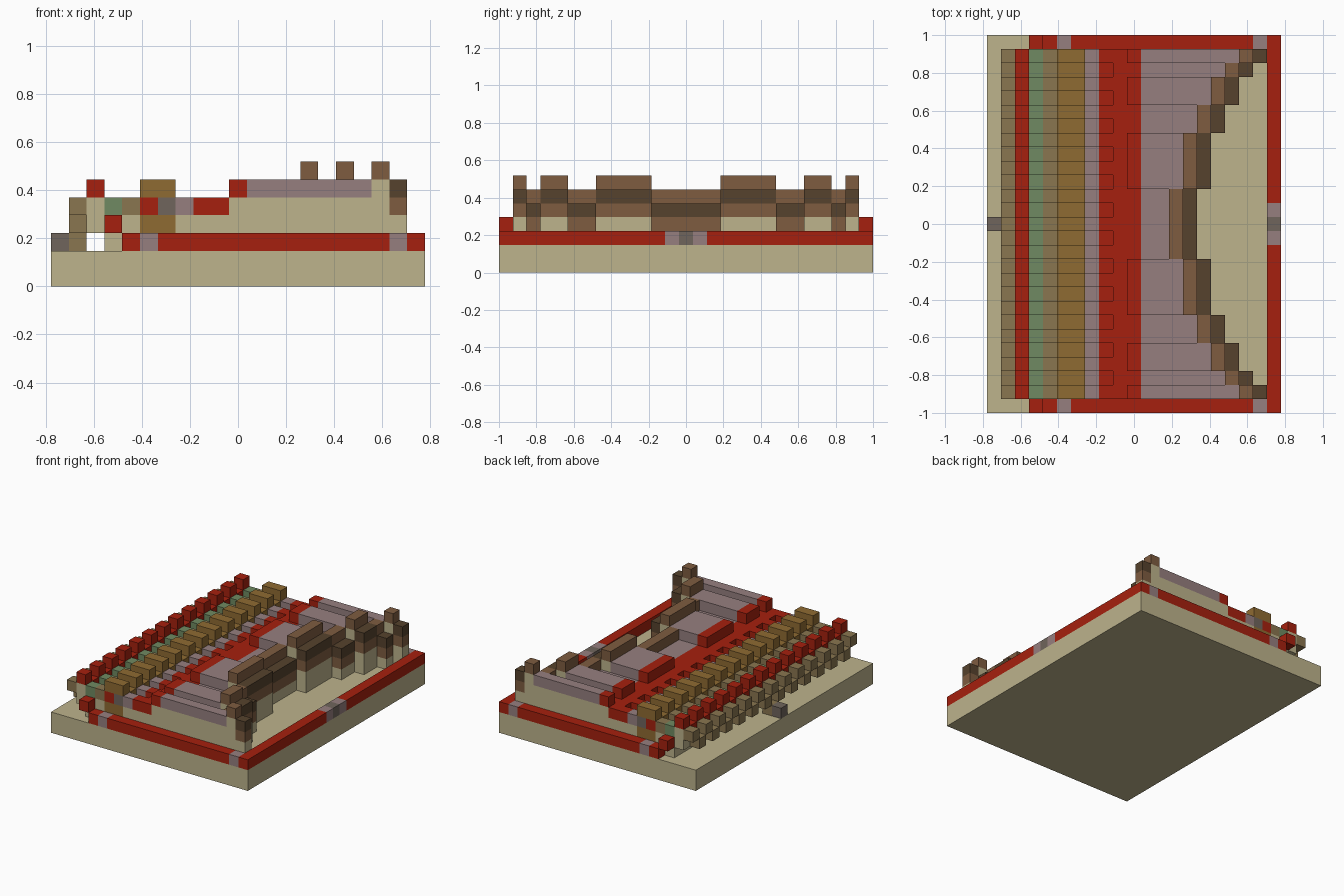
import bpy, bmesh
from mathutils import Vector

cube = bpy.data.objects.get("Cube")
if cube:
    bpy.data.objects.remove(cube)

NX, NY, BASE = 21, 27, 2
U = 2 / NY
MID = NY // 2


def linear(c):
    c /= 255
    return c / 12.92 if c <= 0.04045 else ((c + 0.055) / 1.055) ** 2.4


def material(name, *rgb):
    m = bpy.data.materials.new(name)
    m.use_nodes = True
    col = tuple(linear(c) for c in rgb) + (1.0,)
    m.diffuse_color = col
    bsdf = m.node_tree.nodes["Principled BSDF"]
    bsdf.inputs["Base Color"].default_value = col
    bsdf.inputs["Roughness"].default_value = 0.9
    return m


tan = material("tan", 189, 179, 140)
red = material("red", 166, 32, 14)
mauve = material("mauve", 150, 127, 127)
brown = material("brown", 126, 92, 64)
dark = material("dark_brown", 86, 66, 45)
olive = material("olive_brown", 138, 118, 80)
gold = material("golden_brown", 143, 107, 50)
green = material("green", 112, 138, 98)
grey = material("grey", 112, 101, 92)

cells = {}   # block position -> part name
parts = {}   # part name -> material


def fill(part, mat, i, j, k):
    """Fill a block range; each axis is a number or an inclusive pair."""
    parts[part] = mat
    spans = [(a, a) if isinstance(a, int) else a for a in (i, j, k)]
    ri, rj, rk = [range(a, b + 1) for a, b in spans]
    for p in ((x, y, z) for x in ri for y in rj for z in rk):
        cells[p] = part


# Border kerb around the front, back and left edges
for j in (0, NY - 1):
    fill("kerb", red, (4, NX - 1), j, 2)
    fill("kerb", red, 3, j, 3)
    fill("kerb_marker", mauve, 5, j, 2)
    fill("kerb_marker", mauve, 19, j, 2)
fill("kerb", red, NX - 1, (0, NY - 1), 2)
fill("kerb_marker", mauve, NX - 1, (MID - 1, MID + 1), 2)
fill("kerb_stud", grey, NX - 1, MID, 2)


def arc(j):
    """Column of the curved wall and its lift for this row."""
    d = abs(j - MID)
    for reach, column, lift in ((2, 13, 0), (6, 14, 1), (8, 15, 0), (10, 16, 1), (11, 17, 0)):
        if d <= reach:
            return column, lift
    return 18, 1


for j in range(1, NY - 1):
    wall, lift = arc(j)
    odd = j % 2            # odd rows of the comb stand one block higher
    low = 3 + odd
    deck = 4 + lift

    # Solid body under the row
    fill("body", tan, (3, 9), j, (2, low - 1))
    fill("body", tan, 9, j, (2, 3))
    fill("body", tan, (10, wall), j, (2, deck))
    fill("body", tan, wall + 1, j, (2, deck - 2))
    fill("body", tan, 2, j, (3, low))

    # Comb of toothed strips
    fill("outer_teeth", olive, 1, j, low)
    fill("red_teeth", red, 2, j, low + 1)
    fill("green_strip", green, 3, j, low)
    fill("inner_strip", olive, 4, j, low)
    fill("golden_blocks", gold, (5, 6), j, low + 1)
    fill("golden_blocks", gold, (5, 6), j, (3, low))
    fill("mauve_strip", mauve, 7, j, low)
    fill("red_step", red, 8, j, low)
    fill("red_step", red, 9, j, 4)

    # Upper deck with its red lip
    fill("deck_lip", red, 10, j, deck)
    fill("deck", mauve, (11, wall - 1), j, deck)

    # Curved stepped wall
    fill("wall_top", brown, wall, j, deck + 1)
    fill("wall_band", dark, wall + 1, j, deck)
    fill("wall_skirt", brown, wall + 1, j, deck - 1)

# Inlays in the two end rows
for j in (1, NY - 2):
    fill("red_inlay", red, 5, j, 4)
    fill("grey_inlay", grey, 6, j, 4)

# Stud and stem at the middle of the open edge
fill("edge_stud", grey, 0, MID, 2)
fill("edge_stem", olive, 1, MID, 2)


def add_object(name, bm, mat):
    mesh = bpy.data.meshes.new(name)
    bm.to_mesh(mesh)
    bm.free()
    mesh.materials.append(mat)
    bpy.context.collection.objects.link(bpy.data.objects.new(name, mesh))


# Base slab
bm = bmesh.new()
bmesh.ops.create_cube(bm, size=1)
bmesh.ops.scale(bm, vec=(NX * U, 2, BASE * U), verts=bm.verts)
bmesh.ops.translate(bm, vec=(0, 0, BASE * U / 2), verts=bm.verts)
add_object("base_slab", bm, tan)

# Turn the blocks into one shell of exposed faces per part
AXES = [Vector(v) for v in ((1, 0, 0), (0, 1, 0), (0, 0, 1))]
ORIGIN = Vector((NX / 2, NY / 2, 0))
for part, mat in parts.items():
    bm = bmesh.new()
    for p in [p for p, owner in cells.items() if owner == part]:
        centre = Vector(p) + Vector((0.5, 0.5, 0.5)) - ORIGIN
        for a in range(3):
            for s in (-1, 1):
                n = AXES[a] * s
                near = tuple(int(c) for c in Vector(p) + n)
                if near in cells or near[2] < BASE:
                    continue
                u, v = AXES[(a + 1) % 3] * s, AXES[(a + 2) % 3]
                quad = [n - u - v, n + u - v, n + u + v, n - u + v]
                bm.faces.new([bm.verts.new((centre + q / 2) * U) for q in quad])
    bmesh.ops.remove_doubles(bm, verts=bm.verts, dist=U / 100)
    add_object(part, bm, mat)
